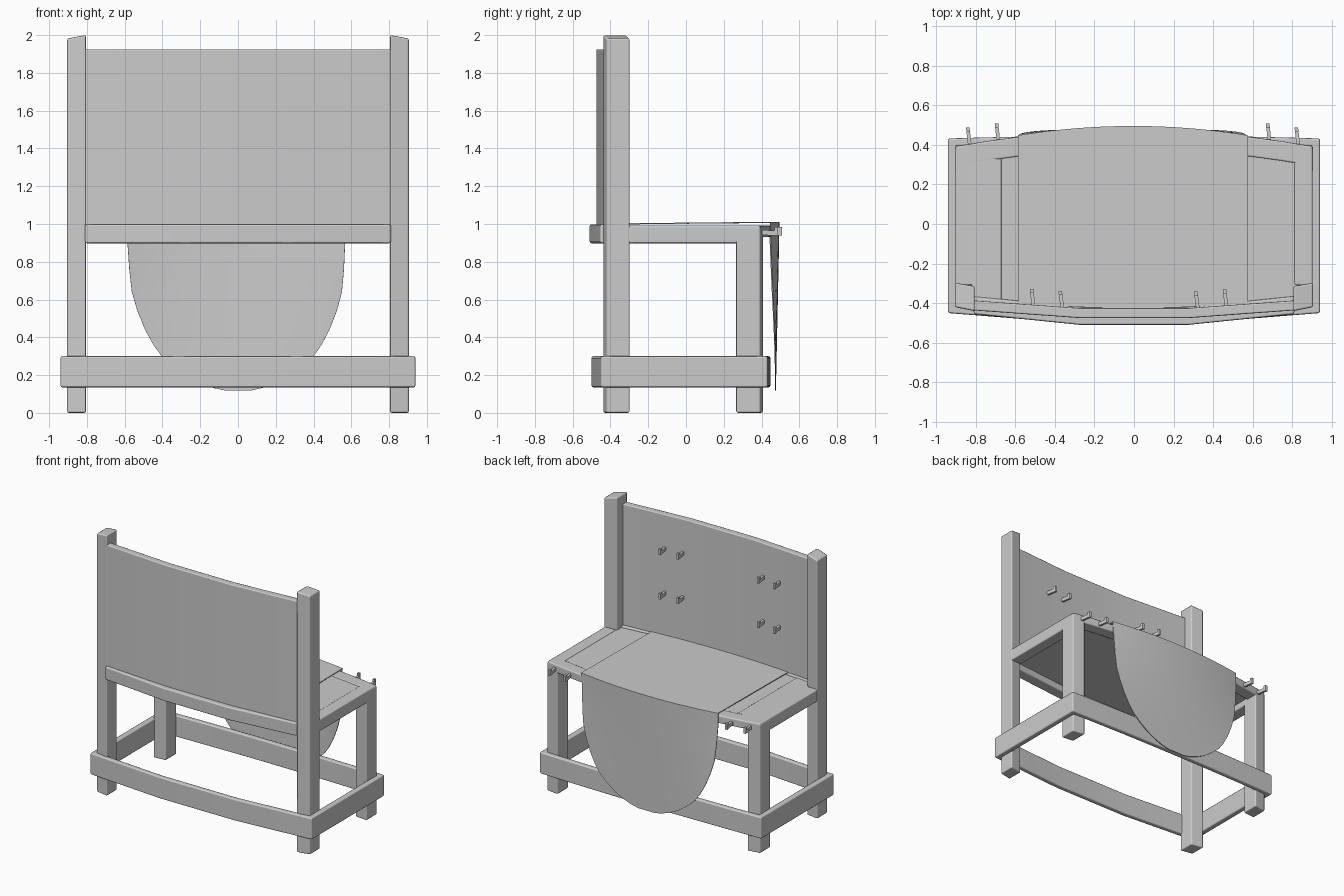
import bpy, bmesh

if "Cube" in bpy.data.objects:
    bpy.data.objects.remove(bpy.data.objects["Cube"])


def make(name, verts, faces, bevel=0.0, solid=0.0):
    me = bpy.data.meshes.new(name)
    me.from_pydata(verts, [], faces)
    bm = bmesh.new()
    bm.from_mesh(me)
    bmesh.ops.recalc_face_normals(bm, faces=bm.faces)
    bm.to_mesh(me)
    bm.free()
    ob = bpy.data.objects.new(name, me)
    bpy.context.collection.objects.link(ob)
    bpy.ops.object.select_all(action='DESELECT')
    ob.select_set(True)
    bpy.context.view_layer.objects.active = ob
    if solid:
        m = ob.modifiers.new("thickness", 'SOLIDIFY')
        m.thickness = solid
        m.offset = 0
        bpy.ops.object.modifier_apply(modifier=m.name)
    if bevel:
        m = ob.modifiers.new("bevel", 'BEVEL')
        m.width = bevel
        m.segments = 2
        m.limit_method = 'ANGLE'
        m.angle_limit = 0.6
        m.harden_normals = True
    bpy.ops.object.shade_smooth_by_angle(angle=0.6)
    return ob


def prism(name, pts, z0, z1, bevel=0.01):
    # extrude a plan outline; z1 may be a function of the plan point
    n = len(pts)
    top = z1 if callable(z1) else (lambda x, y: z1)
    v = [(x, y, z0) for x, y in pts] + [(x, y, top(x, y)) for x, y in pts]
    f = [list(range(n))[::-1], list(range(n, 2 * n))]
    f += [(i, (i + 1) % n, n + (i + 1) % n, n + i) for i in range(n)]
    return make(name, v, f, bevel)


def box(name, x0, x1, y0, y1, z0, z1, bevel=0.01):
    return prism(name, [(x0, y0), (x1, y0), (x1, y1), (x0, y1)], z0, z1, bevel)


def bow(x, half, end, mid):
    return mid + (end - mid) * (x / half) ** 2


def facet(x, half, end, mid):
    # flat middle third, straight sloping ends
    return mid + (end - mid) * max(0, (abs(x) - half / 3) / (half * 2 / 3))


def bowed(name, half, end, mid, depth, z0, z1, bevel=0.01, n=12, curve=bow):
    # curved board: (end, mid) is one face, depth is the offset to the other
    xs = [half * (2 * i / n - 1) for i in range(n + 1)]
    v = []
    for x in xs:
        y = curve(x, half, end, mid)
        v += [(x, y, z0), (x, y + depth, z0), (x, y + depth, z1), (x, y, z1)]
    f = [(0, 1, 2, 3), (4 * n + 3, 4 * n + 2, 4 * n + 1, 4 * n)]
    for i in range(n):
        for k in range(4):
            a, b = 4 * i + k, 4 * i + (k + 1) % 4
            f.append((a, a + 4, b + 4, b))
    return make(name, v, f, bevel)


# posts, legs and side rails on both sides
for s, side in ((-1, "left"), (1, "right")):
    prism("back_post_" + side, [(s * .905, -.42), (s * .805, -.44), (s * .805, -.315), (s * .905, -.297)],
          0, lambda x, y: 2.0 if abs(x) < .85 else 1.982)
    prism("front_leg_" + side, [(s * .905, .265), (s * .805, .275), (s * .805, .408), (s * .905, .393)],
          0, .985)
    box("seat_side_rail_" + side, *sorted((s * .81, s * .903)), -.31, .38, .898, .992)
    box("lower_side_rail_" + side, *sorted((s * .895, s * .94)), -.448, .43, .135, .30)

# lower rails around the legs
bowed("lower_back_rail", .94, -.45, -.50, .04, .135, .30, n=3, curve=facet)
bowed("lower_front_rail", .94, .432, .447, -.04, .135, .30)

# seat frame and panel
bowed("seat_front_edge", .902, .392, .475, -.10, .93, .992)
bowed("seat_back_rail", .81, -.455, -.51, .09, .898, .998, n=3, curve=facet)
box("seat_left_stile", -.82, -.67, -.38, .33, .945, .991, .003)
box("seat_panel", -.83, .83, -.42, .36, .947, .986, 0)

# curved backrest
bowed("backrest", .83, -.435, -.475, .05, .99, 1.925, .008, n=3, curve=facet)

# cloth draped over the seat and hanging as a rounded flap
rows, N = [], 24
us = [2 * i / N - 1 for i in range(N + 1)]
for t in (0, .25, .5, .75, 1):
    row = []
    for u in us:
        x = u * .58
        y0, y1 = bow(x, .58, -.40, -.425), bow(x, .58, .446, .493)
        row.append((x - .005, y0 + (y1 - y0) * t, 1.0 + .009 * t))
    rows.append(row)
outline = [(.90, .576), (.76, .568), (.64, .556), (.54, .528), (.44, .488), (.36, .445),
           (.30, .402), (.24, .335), (.19, .265), (.155, .195), (.132, .13), (.119, .07)]
for z, w in outline:
    k = (1.0 - z) / .88
    rows.append([(u * w - .01 * (1 - k), bow(u * w, .58, .442, .492) * (1 - k) + .473 * k, z) for u in us])
W = N + 1
make("cloth", [p for r in rows for p in r],
     [(r * W + i, r * W + i + 1, (r + 1) * W + i + 1, (r + 1) * W + i)
      for r in range(len(rows) - 1) for i in range(N)], solid=.006)


def peg(name, x, y, z, length):
    # slim rod with an upturned tip, leaning slightly sideways
    w, d = .009, -.010
    prof = [(0, -.018), (length, -.022), (length, .024), (length - .02, .024), (length - .02, .006), (0, .008)]
    v = [(x + sx * w + d * a / length, y + a, z + b) for sx in (-1, 1) for a, b in prof]
    f = [list(range(6)), list(range(6, 12))[::-1]]
    f += [(i, (i + 1) % 6, 6 + (i + 1) % 6, 6 + i) for i in range(6)]
    make(name, v, f)


# pegs on the backrest and along the seat front
for i, x in enumerate((-.508, -.363, .322, .467)):
    for j, z in enumerate((1.33, 1.67)):
        peg(f"back_peg_{i}_{j}", x, facet(x, .83, -.435, -.475) + .048, z, .083)
for i, x in enumerate((-.83, -.685, .685, .83)):
    peg(f"seat_peg_{i}", x, .40 if abs(x) > .8 else .42, .96, .088)
